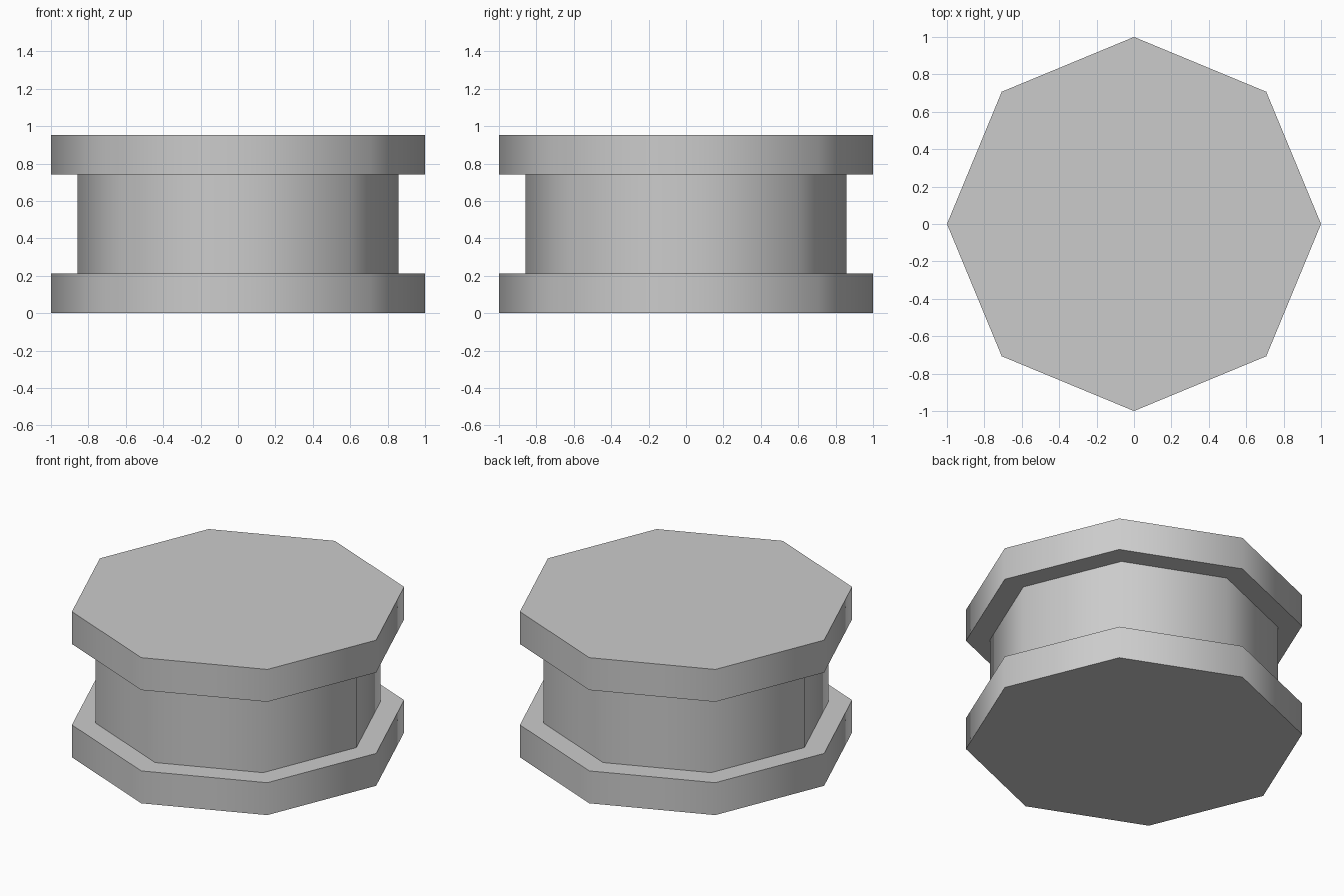
import bpy, bmesh, math

default = bpy.data.objects.get("Cube")
if default:
    bpy.data.objects.remove(default, do_unlink=True)

SIDES = 8
FLANGE_R, HUB_R = 1.0, 0.857
FLANGE_H, HEIGHT = 0.212, 0.953

# Plain grey material
grey = bpy.data.materials.new("plain_grey")
grey.use_nodes = True
colour = (0.6, 0.6, 0.6, 1.0)
grey.diffuse_color = colour
grey.node_tree.nodes["Principled BSDF"].inputs["Base Color"].default_value = colour

# Spool outline from bottom to top: flange, recessed hub, flange
profile = [
    (FLANGE_R, 0), (FLANGE_R, FLANGE_H),
    (HUB_R, FLANGE_H), (HUB_R, HEIGHT - FLANGE_H),
    (FLANGE_R, HEIGHT - FLANGE_H), (FLANGE_R, HEIGHT),
]


def ring(bm, radius, z):
    """Octagonal loop with a corner on each axis."""
    angles = [math.tau * i / SIDES for i in range(SIDES)]
    return [bm.verts.new((radius * math.cos(a), radius * math.sin(a), z)) for a in angles]


# Skin the rings and close both ends
bm = bmesh.new()
rings = [ring(bm, r, z) for r, z in profile]
for low, high in zip(rings, rings[1:]):
    for i in range(SIDES):
        j = (i + 1) % SIDES
        bm.faces.new((low[i], low[j], high[j], high[i]))
bm.faces.new(reversed(rings[0]))
bm.faces.new(rings[-1])
bmesh.ops.recalc_face_normals(bm, faces=bm.faces)

mesh = bpy.data.meshes.new("spool")
bm.to_mesh(mesh)
bm.free()
mesh.materials.append(grey)
spool = bpy.data.objects.new("spool", mesh)
bpy.context.collection.objects.link(spool)

# Soft shading around the sides, crisp rims
bpy.ops.object.select_all(action="DESELECT")
spool.select_set(True)
bpy.context.view_layer.objects.active = spool
bpy.ops.object.shade_smooth_by_angle(angle=math.radians(60))
